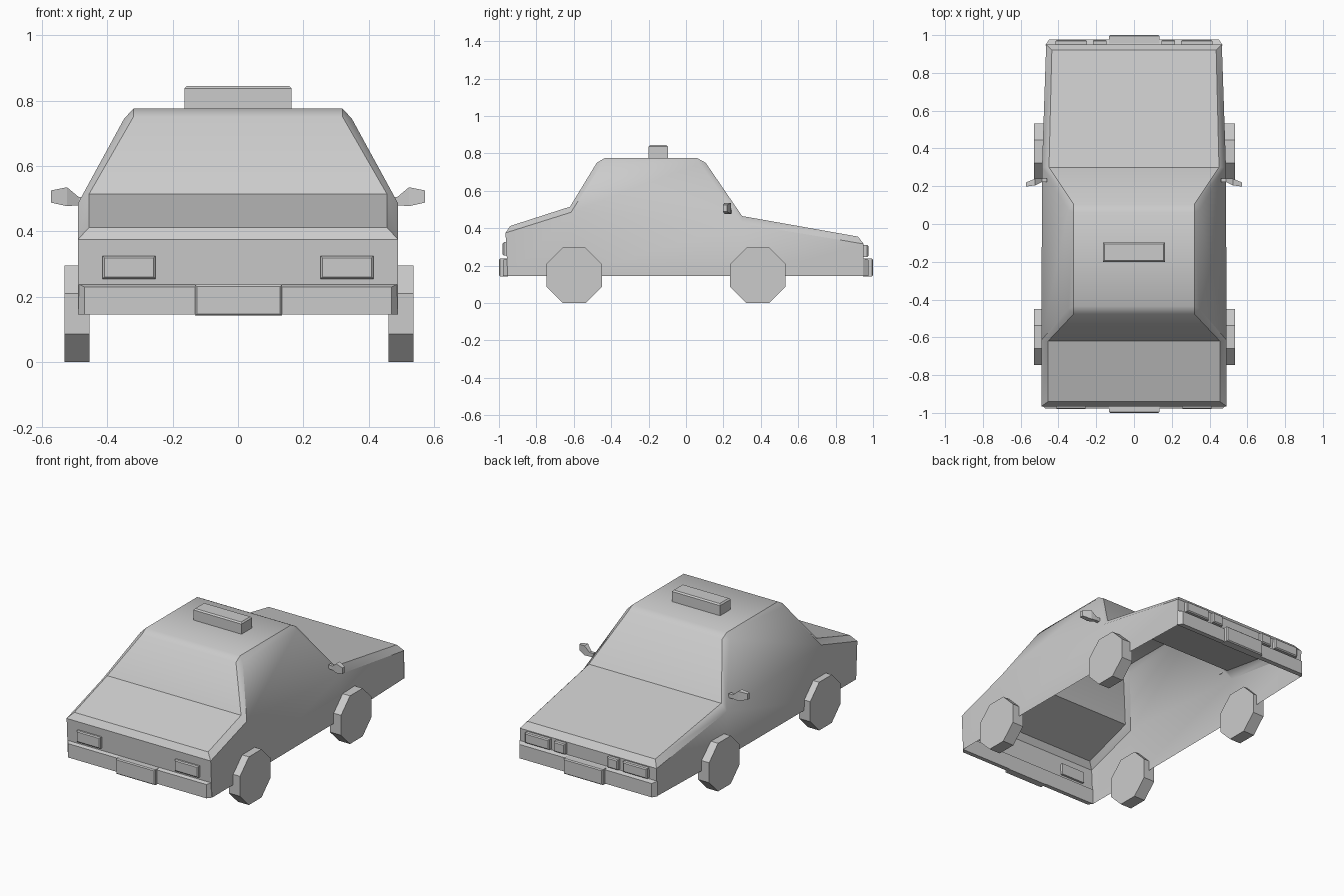
import bpy, bmesh, math

if "Cube" in bpy.data.objects:
    bpy.data.objects.remove(bpy.data.objects["Cube"])


def finish(name, bm, angle=None):
    bmesh.ops.recalc_face_normals(bm, faces=bm.faces)
    me = bpy.data.meshes.new(name)
    bm.to_mesh(me)
    bm.free()
    if angle is not None:
        me.shade_smooth()
        me.set_sharp_from_angle(angle=math.radians(angle))
    ob = bpy.data.objects.new(name, me)
    bpy.context.collection.objects.link(ob)
    return ob


def loft(name, sections):
    """Closed loft through a few equal-length point loops."""
    bm = bmesh.new()
    rings = [[bm.verts.new(p) for p in s] for s in sections]
    n = len(rings[0])
    for a, b in zip(rings, rings[1:]):
        for i in range(n):
            j = (i + 1) % n
            bm.faces.new((a[i], a[j], b[j], b[i]))
    bm.faces.new(rings[0])
    bm.faces.new(rings[-1])
    return finish(name, bm)


def rect(axis, pos, u0, u1, v0, v1):
    pts = []
    for u, v in ((u0, v0), (u1, v0), (u1, v1), (u0, v1)):
        p = [u, v]
        p.insert(axis, pos)
        pts.append(p)
    return pts


def panel(name, x0, x1, z0, z1, back, face, bev=0.006):
    """Block on an end of the car with a chamfered outer face."""
    step = math.copysign(bev, face - back)
    return loft(name, [rect(1, back, x0, x1, z0, z1),
                       rect(1, face - step, x0, x1, z0, z1),
                       rect(1, face, x0 + bev, x1 - bev, z0 + bev, z1 - bev)])


# Body shell, open underneath
P = {
    'b0': (0.49, -0.953, 0.145), 'b1': (0.49, -0.62, 0.145),
    'b4': (0.485, 0.30, 0.145), 'b5': (0.465, 0.947, 0.145),
    's0': (0.49, -0.965, 0.375), 't0': (0.455, -0.94, 0.412),
    's1': (0.49, -0.615, 0.485), 't1': (0.455, -0.62, 0.515),
    's2': (0.348, -0.45, 0.745), 'w2': (0.32, -0.477, 0.75), 't2': (0.32, -0.435, 0.775),
    's3': (0.348, 0.075, 0.745), 'w3': (0.32, 0.105, 0.75), 't3': (0.32, 0.06, 0.775),
    's4': (0.487, 0.30, 0.425), 't4': (0.45, 0.30, 0.465),
    's5': (0.465, 0.95, 0.316), 't5': (0.435, 0.92, 0.355),
}
SIDE = ['b0 b1 s1 s0', 'b1 b4 s4 s1', 'b4 b5 s5 s4', 's0 s1 t1 t0', 's4 s5 t5 t4',
        's1 s2 w2 t1', 's4 s3 w3 t4', 's1 s4 s3 s2', 's2 s3 t3 t2', 's2 t2 w2', 's3 t3 w3']
CENTRE = ['b0', 's0', 't0', 't1', 'w2', 't2', 't3', 'w3', 't4', 't5', 's5', 'b5']

bm = bmesh.new()
V = {(k, s): bm.verts.new((s * x, y, z)) for k, (x, y, z) in P.items() for s in (1, -1)}
for s in (1, -1):
    for f in SIDE:
        bm.faces.new([V[k, s] for k in f.split()])
for a, b in zip(CENTRE, CENTRE[1:]):
    bm.faces.new((V[a, 1], V[b, 1], V[b, -1], V[a, -1]))
finish("car_body", bm, 32)

# Bumpers and number plate blocks
for end, back, face, tip, w in (("front", -0.952, -0.978, -1.0, 0.49),
                                ("rear", 0.946, 0.976, 1.0, 0.47)):
    loft(end + "_bumper", [rect(1, back, -w, w, 0.145, 0.24),
                           rect(1, face, -w + 0.02, w - 0.02, 0.145, 0.23)])
    panel(end + "_plate", -0.132, 0.135, 0.142, 0.237, back, tip)

# Lamps at both ends
for s, side in ((1, "right"), (-1, "left")):
    def lamp(name, a, b, *rest):
        panel(side + name, min(s * a, s * b), max(s * a, s * b), *rest)
    lamp("_front_lamp", 0.253, 0.414, 0.255, 0.325, -0.945, -0.98)
    lamp("_rear_lamp", 0.25, 0.415, 0.247, 0.31, 0.94, 0.975)
    lamp("_small_rear_lamp", 0.145, 0.217, 0.247, 0.31, 0.94, 0.975)

    # Door mirror
    loft(side + "_mirror", [rect(0, s * 0.46, 0.222, 0.242, 0.48, 0.505),
                            rect(0, s * 0.487, 0.222, 0.242, 0.48, 0.505),
                            rect(0, s * 0.523, 0.205, 0.24, 0.477, 0.535),
                            rect(0, s * 0.572, 0.198, 0.22, 0.488, 0.525)])

    # Octagonal wheels
    for y, end in ((-0.598, "front"), (0.384, "rear")):
        R = 0.148 / math.cos(math.pi / 8)
        ring = [(y + R * math.cos((i + 0.5) * math.pi / 4),
                 0.148 + R * math.sin((i + 0.5) * math.pi / 4)) for i in range(8)]
        loft(f"{side}_{end}_wheel",
             [[(s * x + 0.003, a, b) for a, b in ring] for x in (0.457, 0.533)])

# Roof sign with chamfered edges
loft("roof_sign", [rect(2, 0.773, -0.164, 0.164, -0.2, -0.097),
                   rect(2, 0.837, -0.164, 0.164, -0.2, -0.097),
                   rect(2, 0.845, -0.156, 0.156, -0.192, -0.105)])
